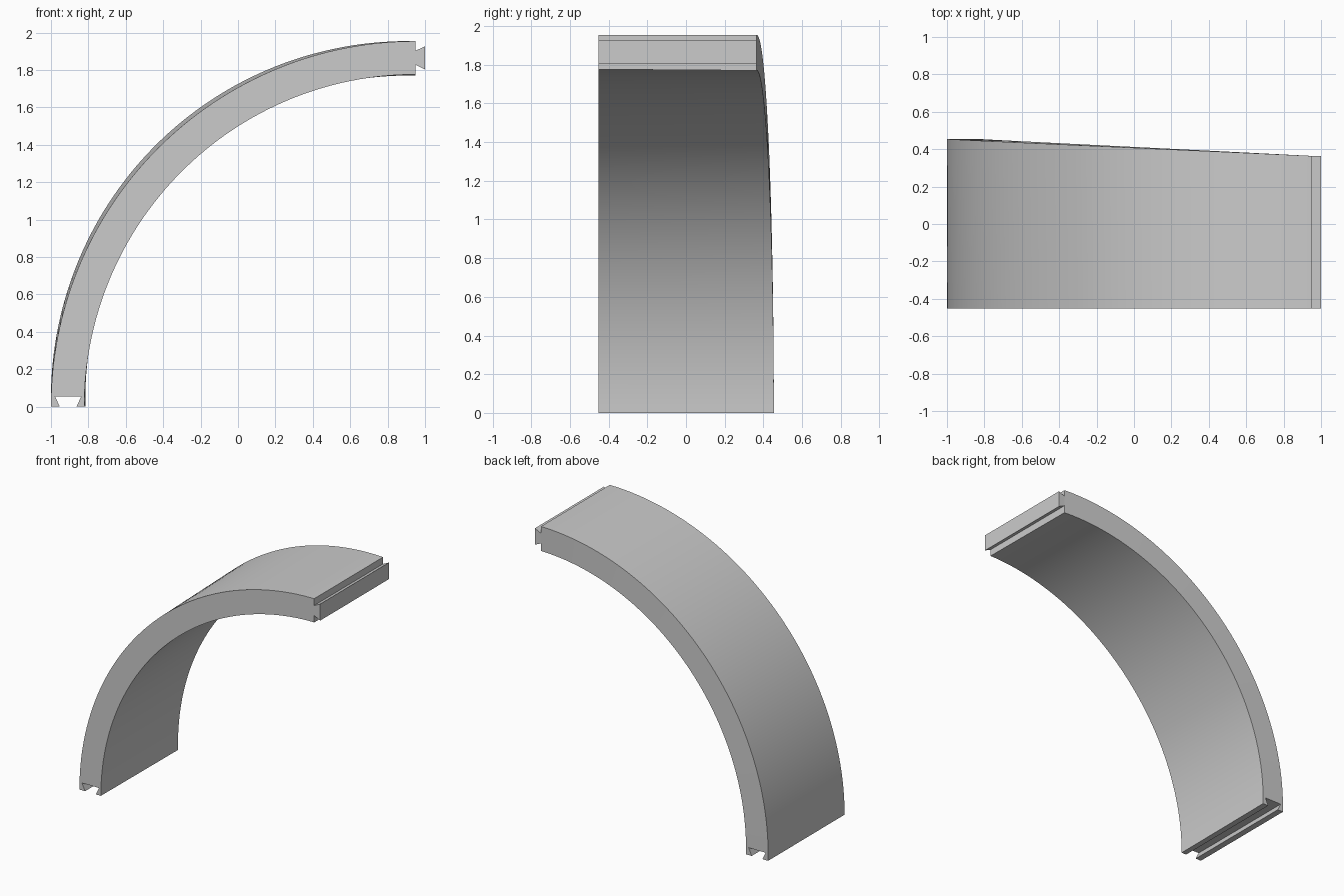
import bpy
import bmesh
from math import sin, cos, pi, radians

cube = bpy.data.objects.get("Cube")
if cube:
    bpy.data.objects.remove(cube, do_unlink=True)

stone = bpy.data.materials.new("light grey")
stone.use_nodes = True
grey = (0.6, 0.6, 0.6, 1)
stone.diffuse_color = grey
stone.node_tree.nodes["Principled BSDF"].inputs["Base Color"].default_value = grey

STEPS = 64
CENTRE = 0.95
FRONT, BACK, TAPER = -0.453, 0.454, 0.09


def finish(name, bm):
    bmesh.ops.recalc_face_normals(bm, faces=bm.faces)
    mesh = bpy.data.meshes.new(name)
    bm.to_mesh(mesh)
    bm.free()
    obj = bpy.data.objects.new(name, mesh)
    bpy.context.collection.objects.link(obj)
    mesh.materials.append(stone)
    return obj


def prism(name, outline, y0, y1):
    """Extrude an x-z outline from y0 to y1."""
    bm = bmesh.new()
    face = bm.faces.new([bm.verts.new((x, y0, z)) for x, z in outline])
    new = bmesh.ops.extrude_face_region(bm, geom=[face])["geom"]
    verts = [v for v in new if isinstance(v, bmesh.types.BMVert)]
    bmesh.ops.translate(bm, verts=verts, vec=(0, y1 - y0, 0))
    return finish(name, bm)


def arch_point(bm, radius, t, y):
    return bm.verts.new((CENTRE - radius * cos(t), y, (radius + 0.004 * sin(t)) * sin(t)))


# Quarter arch: rectangular section, tapering and bulging slightly at the back
bm = bmesh.new()
rings = []
for i in range(STEPS + 1):
    t = pi / 2 * i / STEPS
    back = BACK - TAPER * (1 - cos(t - pi / 2 + pi / 2))
    bulge = 0.02 * sin(2 * t)
    rings.append([
        arch_point(bm, 1.95, t, FRONT),
        arch_point(bm, 1.95 + bulge, t, back),
        arch_point(bm, 1.766 + bulge, t, back),
        arch_point(bm, 1.772, t, FRONT),
    ])
for a, b in zip(rings, rings[1:]):
    for k in range(4):
        n = (k + 1) % 4
        bm.faces.new((a[k], a[n], b[n], b[k]))
bm.faces.new(rings[0])
bm.faces.new(rings[-1])
arch = finish("arch", bm)

# Dovetail groove in the foot
cutter = prism("groove_cutter",
               [(-0.952, -0.001), (-0.979, 0.055), (-0.838, 0.055), (-0.864, -0.001)], -0.6, 0.6)
cutter.hide_render = True
cut = arch.modifiers.new("groove", "BOOLEAN")
cut.operation = "DIFFERENCE"
cut.solver = "EXACT"
cut.object = cutter
bpy.context.view_layer.objects.active = arch
arch.select_set(True)
bpy.ops.object.modifier_apply(modifier=cut.name)
bpy.data.objects.remove(cutter, do_unlink=True)

# Dovetail tongue on the crown
prism("tongue", [(0.945, 1.827), (0.95, 1.827), (1.0, 1.803), (1.0, 1.927), (0.95, 1.903), (0.945, 1.903)],
      FRONT, BACK - TAPER)

# Smooth curved faces, sharp corners
bpy.ops.object.select_all(action="DESELECT")
arch.select_set(True)
bpy.context.view_layer.objects.active = arch
bpy.ops.object.shade_smooth_by_angle(angle=radians(30))
